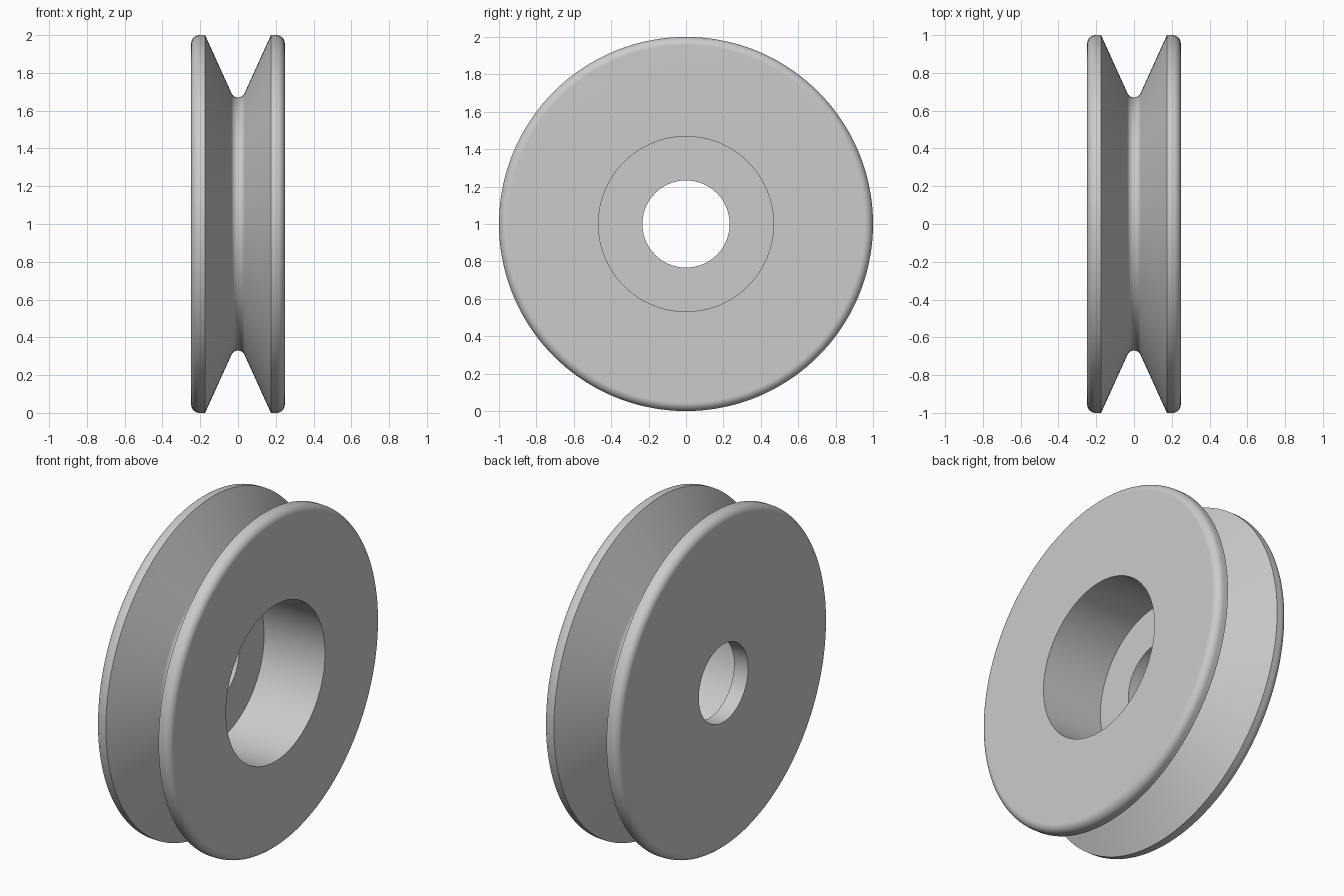
import bpy, bmesh
from math import sin, cos, radians, tau
from mathutils import Vector, Matrix

cube = bpy.data.objects.get("Cube")
if cube:
    bpy.data.objects.remove(cube, do_unlink=True)

HALF, LIP, RIM = 0.248, 0.174, 1.0      # half width, groove lip, outer radius
BORE, SEAT, SEAT_X = 0.233, 0.468, -0.155  # through hole, bearing seat, ledge
FILLET = 0.045
ROOT, ROOT_Z, SLOPE = 0.038, 0.708, 24  # rounded groove root


def arc(cx, cr, radius, start, end, steps):
    """Points of an arc in the (axis, radius) plane, angles in degrees."""
    angles = [radians(start + (end - start) * i / steps) for i in range(steps + 1)]
    return [(cx + radius * cos(a), cr + radius * sin(a)) for a in angles]


# Half section of the wheel, walked from the narrow bore round the outside
edge = HALF - FILLET
profile = [(-HALF, BORE)]
profile += arc(-edge, RIM - FILLET, FILLET, 180, 90, 8)
profile += [(-LIP, RIM)]
profile += arc(0, ROOT_Z, ROOT, 180 + SLOPE, 360 - SLOPE, 12)
profile += [(LIP, RIM)]
profile += arc(edge, RIM - FILLET, FILLET, 90, 0, 8)
profile += [(HALF, SEAT), (SEAT_X, SEAT), (SEAT_X, BORE)]

# Revolve the section about the axle
bm = bmesh.new()
verts = [bm.verts.new((x, 0, r)) for x, r in profile]
edges = [bm.edges.new((v, verts[(i + 1) % len(verts)])) for i, v in enumerate(verts)]
bmesh.ops.spin(bm, geom=verts + edges, cent=Vector(), axis=Vector((1, 0, 0)),
               angle=tau, steps=144, use_merge=True)
bmesh.ops.remove_doubles(bm, verts=bm.verts, dist=0.0001)
bmesh.ops.recalc_face_normals(bm, faces=bm.faces)
bmesh.ops.transform(bm, matrix=Matrix.Translation((0, 0, RIM)), verts=bm.verts)

mesh = bpy.data.meshes.new("grooved_wheel")
bm.to_mesh(mesh)
bm.free()
wheel = bpy.data.objects.new("grooved_wheel", mesh)
bpy.context.collection.objects.link(wheel)

# Plain grey finish
grey = bpy.data.materials.new("plain_grey")
grey.use_nodes = True
colour = (0.6, 0.6, 0.6, 1)
grey.diffuse_color = colour
grey.node_tree.nodes["Principled BSDF"].inputs["Base Color"].default_value = colour
mesh.materials.append(grey)

# Smooth curves, crisp edges and flat side faces
bpy.ops.object.select_all(action="DESELECT")
wheel.select_set(True)
bpy.context.view_layer.objects.active = wheel
bpy.ops.object.shade_smooth_by_angle(angle=radians(30))
weighted = wheel.modifiers.new("flat_sides", "WEIGHTED_NORMAL")
weighted.keep_sharp = True
